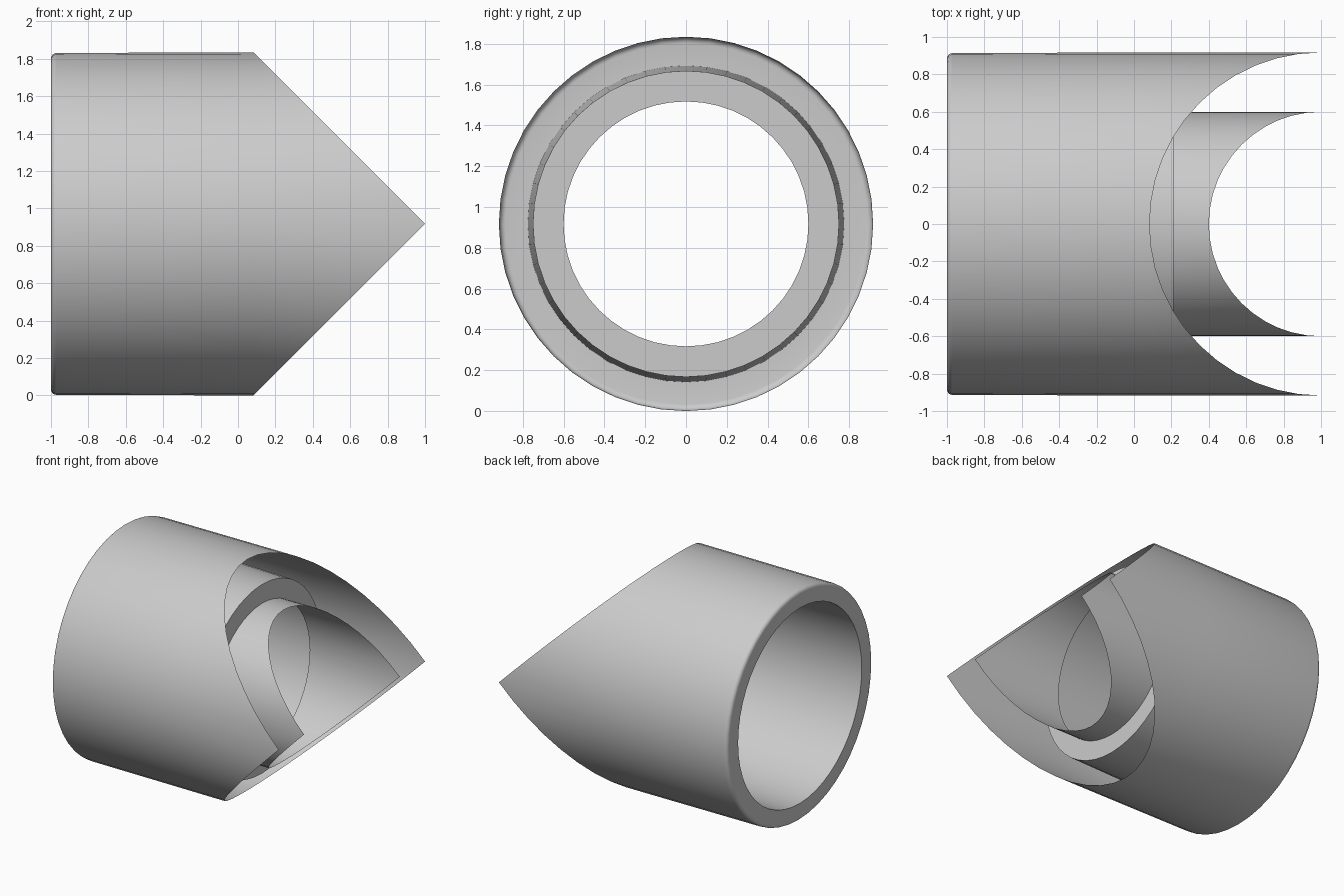
import bpy, bmesh, math
from mathutils import Vector

if "Cube" in bpy.data.objects:
    bpy.data.objects.remove(bpy.data.objects["Cube"])

SIDES = 48
CZ = 0.917  # axis height

# Half profile (x, radius): outer wall, rounded rim, tapered socket, step, narrow bore
FILLET = 0.03
profile = [(1.05, 0.917), (0.083, 0.917)]
for k in range(6):
    a = math.radians(90 + 18 * k)
    profile.append((-1 + FILLET + FILLET * math.cos(a), 0.914 - FILLET + FILLET * math.sin(a)))
profile += [(-1.0, 0.775), (0.21, 0.75), (0.21, 0.60), (1.05, 0.60)]

# Revolve the profile around the x axis
bm = bmesh.new()
rings = []
for x, r in profile:
    rings.append([bm.verts.new((x, r * math.sin(t), CZ + r * math.cos(t)))
                  for t in (2 * math.pi * j / SIDES for j in range(SIDES))])
for a, b in zip(rings, rings[1:]):
    for j in range(SIDES):
        n = (j + 1) % SIDES
        bm.faces.new((a[j], a[n], b[n], b[j]))

# Cut the open end to a wedge with two 45 degree planes
for s in (1, -1):
    geom = bm.verts[:] + bm.edges[:] + bm.faces[:]
    bmesh.ops.bisect_plane(bm, geom=geom, dist=1e-5, plane_co=(1, 0, CZ),
                           plane_no=Vector((1, 0, s)).normalized(), clear_outer=True)
bmesh.ops.remove_doubles(bm, verts=bm.verts[:], dist=1e-5)

mesh = bpy.data.meshes.new("pipe_socket")
bm.to_mesh(mesh)
bm.free()
obj = bpy.data.objects.new("pipe_socket", mesh)
bpy.context.collection.objects.link(obj)

# Smooth walls, sharp steps
bpy.context.view_layer.objects.active = obj
obj.select_set(True)
bpy.ops.object.shade_smooth_by_angle(angle=math.radians(35))
